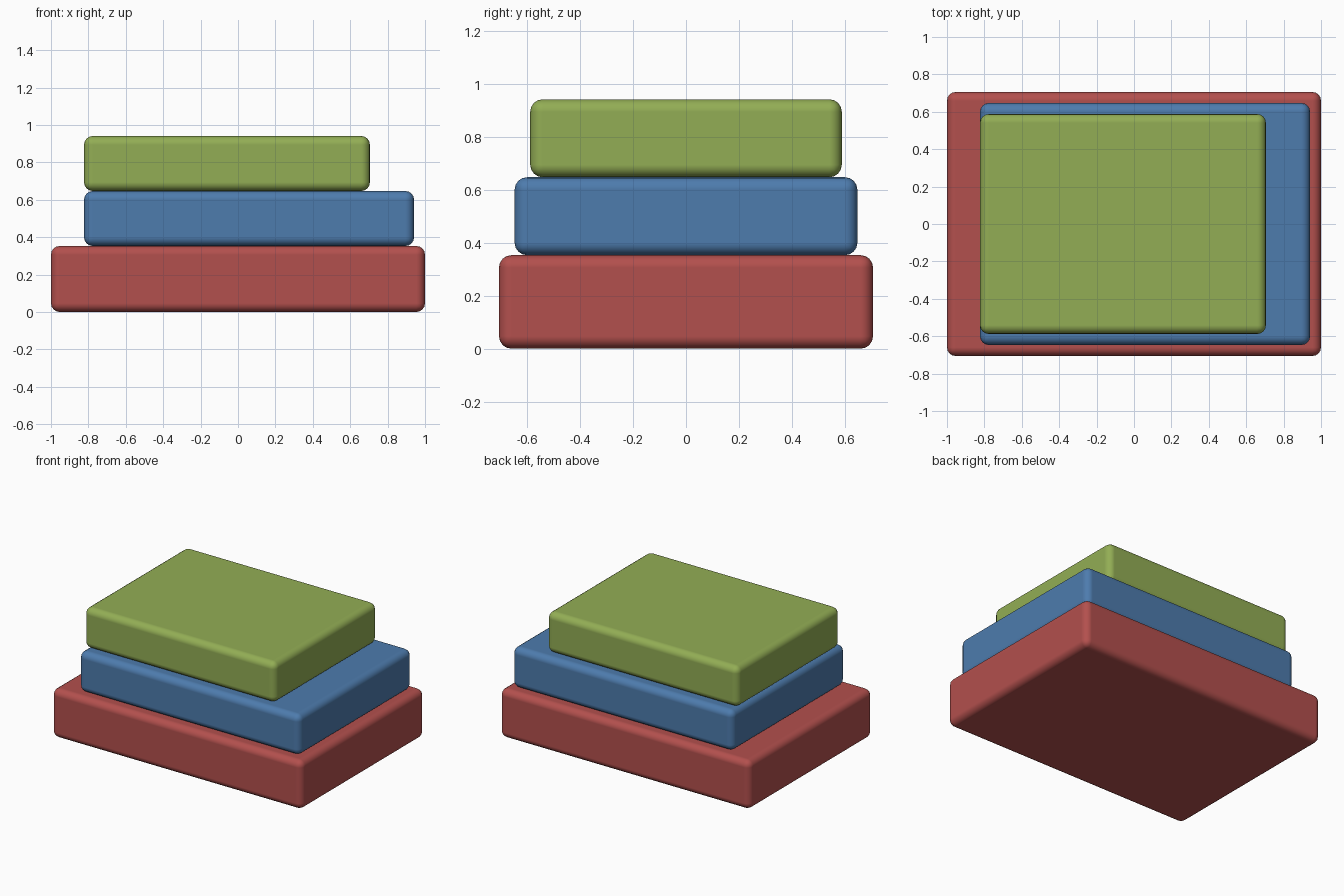
import bpy

if "Cube" in bpy.data.objects:
    bpy.data.objects.remove(bpy.data.objects["Cube"])


def slab(name, size, x, z, colour):
    """Rounded box whose underside rests at height z."""
    bpy.ops.mesh.primitive_cube_add(size=1, location=(x, 0, z + size[2] / 2))
    ob = bpy.context.object
    ob.name = name
    ob.scale = size
    bpy.ops.object.transform_apply(location=False, rotation=False, scale=True)

    # soft rounded edges with flat faces
    bevel = ob.modifiers.new("rounded_edges", 'BEVEL')
    bevel.width = 0.047
    bevel.segments = 4
    bevel.harden_normals = True
    for poly in ob.data.polygons:
        poly.use_smooth = True

    mat = bpy.data.materials.new(name + "_colour")
    mat.diffuse_color = (*colour, 1)
    mat.use_nodes = True
    mat.node_tree.nodes["Principled BSDF"].inputs["Base Color"].default_value = mat.diffuse_color
    ob.data.materials.append(mat)
    return z + size[2]


# stacked slabs, bottom to top: name, size, x offset, colour
slabs = [
    ("bottom_slab", (2.0, 1.412, 0.353), 0.0, (0.45, 0.08, 0.075)),
    ("middle_slab", (1.765, 1.294, 0.294), 0.059, (0.075, 0.2, 0.42)),
    ("top_slab", (1.529, 1.176, 0.294), -0.059, (0.29, 0.42, 0.09)),
]
height = 0.0
for name, size, x, colour in slabs:
    height = slab(name, size, x, height, colour)
